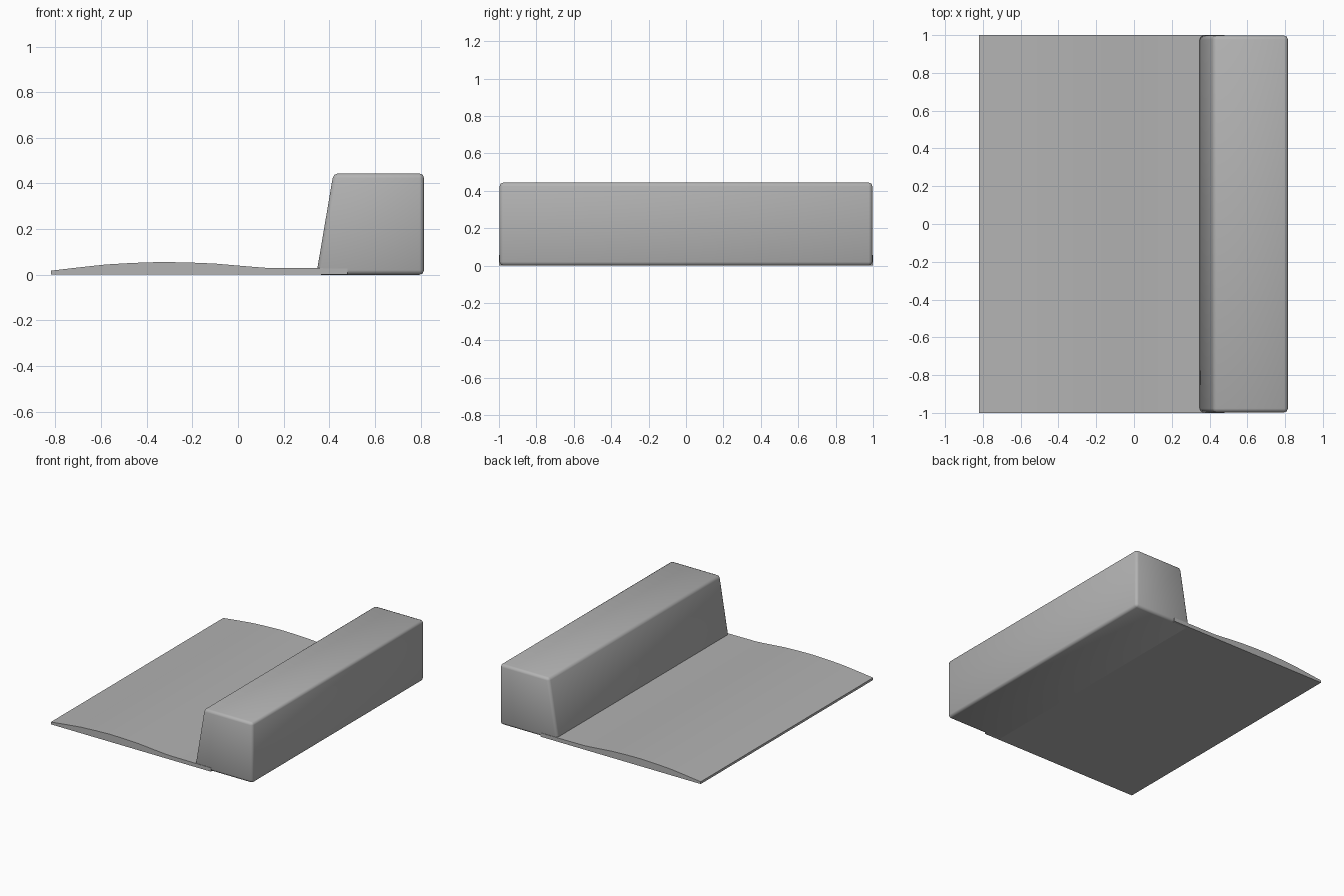
import bpy
import math

cube = bpy.data.objects.get("Cube")
if cube:
    bpy.data.objects.remove(cube, do_unlink=True)

grey = bpy.data.materials.new("plain grey")
grey.use_nodes = True
colour = (0.45, 0.45, 0.45, 1)
grey.diffuse_color = colour
grey.node_tree.nodes["Principled BSDF"].inputs["Base Color"].default_value = colour


def extrude_profile(name, profile, half_length, bevel=0, smooth_angle=30):
    """Extrude an x-z outline (counter-clockwise from the front) along y."""
    n = len(profile)
    verts = [(x, y, z) for y in (-half_length, half_length) for x, z in profile]
    faces = [tuple(range(n)), tuple(reversed(range(n, 2 * n)))]
    for i in range(n):
        j = (i + 1) % n
        faces.append((j, i, n + i, n + j))
    mesh = bpy.data.meshes.new(name)
    mesh.from_pydata(verts, [], faces)
    mesh.materials.append(grey)
    obj = bpy.data.objects.new(name, mesh)
    bpy.context.collection.objects.link(obj)
    bpy.ops.object.select_all(action="DESELECT")
    obj.select_set(True)
    bpy.context.view_layer.objects.active = obj
    if bevel:
        mod = obj.modifiers.new("rounded_edges", "BEVEL")
        mod.width = bevel
        mod.segments = 2
        bpy.ops.object.modifier_apply(modifier=mod.name)
    bpy.ops.object.shade_smooth_by_angle(angle=math.radians(smooth_angle))
    return obj


# Thin ramp with a gently humped top, tucked under the block
ramp_top = [(0.48, 0.028), (0.13, 0.030), (0.05, 0.036), (-0.10, 0.049),
            (-0.22, 0.054), (-0.34, 0.056), (-0.46, 0.052), (-0.58, 0.045),
            (-0.70, 0.032), (-0.82, 0.018)]
extrude_profile("ramp", [(-0.82, 0.001), (0.48, 0.001)] + ramp_top, 1.0)

# Tall block with one sloping face and softened edges
extrude_profile("block", [(0.343, 0), (0.815, 0), (0.815, 0.444), (0.418, 0.444)],
                0.997, bevel=0.02, smooth_angle=60)
